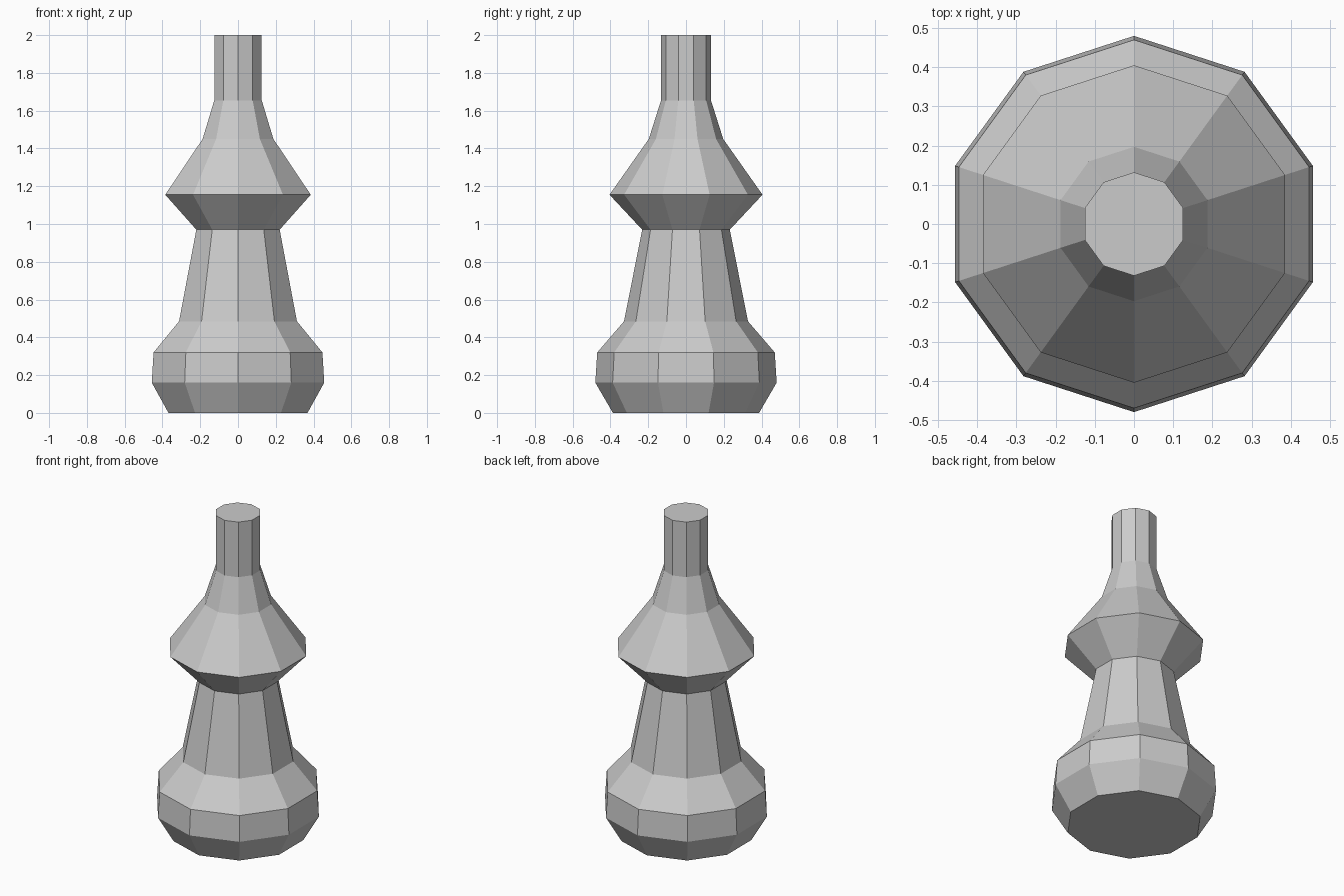
import bpy, bmesh
from math import cos, sin, pi

if "Cube" in bpy.data.objects:
    bpy.data.objects.remove(bpy.data.objects["Cube"])

SIDES = 10

# Turned profile from foot to tip: (corner radius, height)
PROFILE = [(0.387, 0.0), (0.48, 0.16), (0.47, 0.32), (0.328, 0.485),
           (0.232, 0.97), (0.405, 1.155), (0.197, 1.45),
           (0.132, 1.655), (0.132, 2.0)]


def lathe(name, profile, sides):
    bm = bmesh.new()
    rings = []
    for r, z in profile:
        angles = [pi / 2 + 2 * pi * i / sides for i in range(sides)]
        rings.append([bm.verts.new((r * cos(a), r * sin(a), z)) for a in angles])
    for low, high in zip(rings, rings[1:]):
        for i in range(sides):
            j = (i + 1) % sides
            bm.faces.new((low[i], low[j], high[j], high[i]))
    # Flat end caps
    bm.faces.new(rings[0][::-1])
    bm.faces.new(rings[-1])
    mesh = bpy.data.meshes.new(name)
    bm.to_mesh(mesh)
    bm.free()
    obj = bpy.data.objects.new(name, mesh)
    bpy.context.collection.objects.link(obj)
    return obj


# Ten-sided turned body with a rounded base, tapered stem, collar and neck
lathe("turned_body", PROFILE, SIDES)
